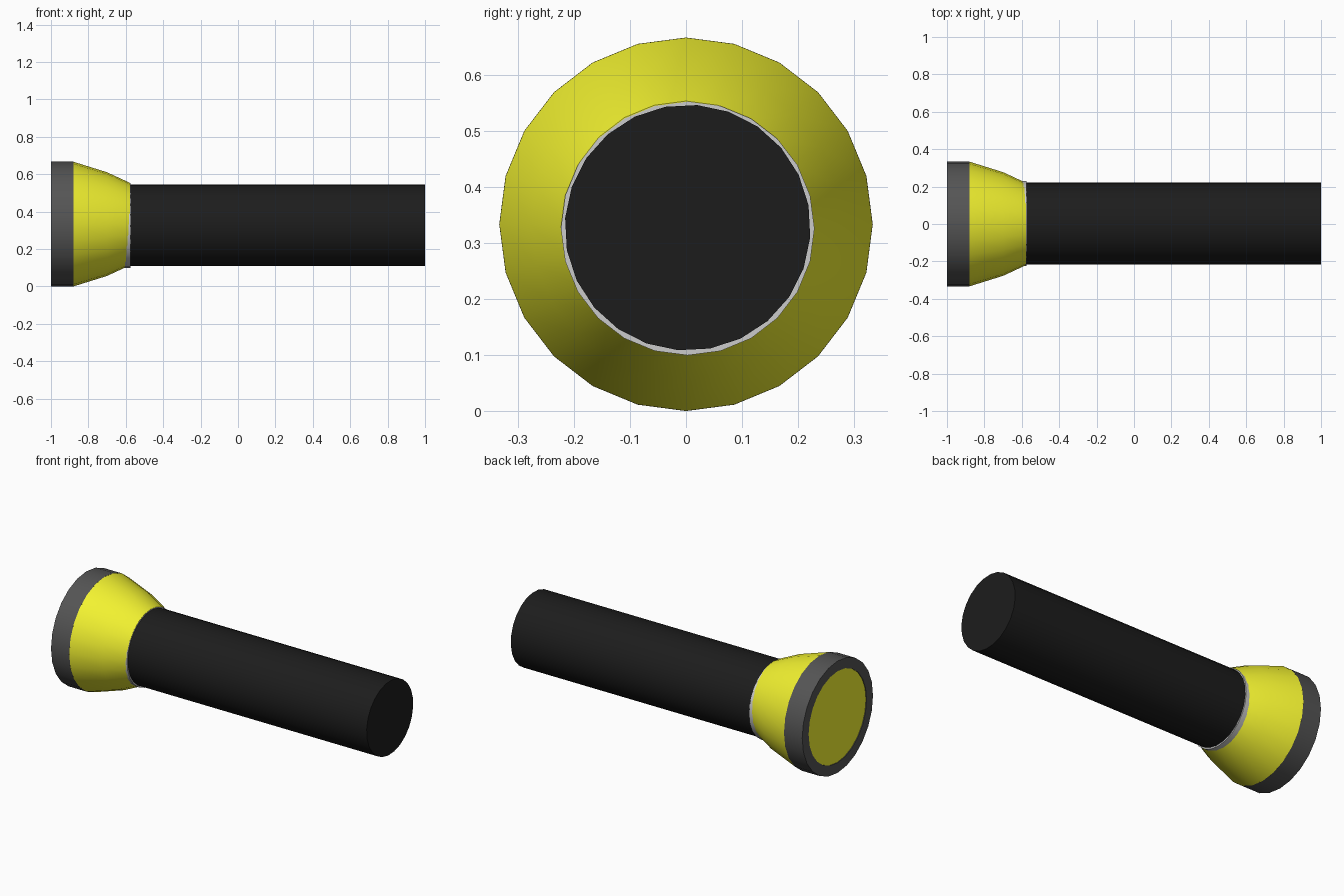
import bpy, bmesh, math
from math import cos, sin, pi

if "Cube" in bpy.data.objects:
    bpy.data.objects.remove(bpy.data.objects["Cube"])

SIDES = 24
HEAD_Z = 0.3335


def material(name, color):
    m = bpy.data.materials.new(name)
    m.diffuse_color = (*color, 1)
    m.use_nodes = True
    m.node_tree.nodes["Principled BSDF"].inputs["Base Color"].default_value = m.diffuse_color
    return m


def lathe(name, profile, mat=None, y=0.0, z=HEAD_Z, turn=0.0):
    """Revolve (x, radius) points around a lengthwise axis; radius 0 closes an end."""
    bm = bmesh.new()
    rings = []
    for x, r in profile:
        if r == 0:
            rings.append([bm.verts.new((x, y, z))] * SIDES)
        else:
            angles = [turn + 2 * pi * i / SIDES for i in range(SIDES)]
            rings.append([bm.verts.new((x, y + r * cos(a), z + r * sin(a))) for a in angles])
    for a, b in zip(rings, rings[1:]):
        for i in range(SIDES):
            j = (i + 1) % SIDES
            bm.faces.new(list(dict.fromkeys((a[i], a[j], b[j], b[i]))))
    bmesh.ops.recalc_face_normals(bm, faces=bm.faces)
    mesh = bpy.data.meshes.new(name)
    bm.to_mesh(mesh)
    bm.free()
    obj = bpy.data.objects.new(name, mesh)
    bpy.context.collection.objects.link(obj)
    if mat:
        mesh.materials.append(mat)
    bpy.ops.object.select_all(action='DESELECT')
    obj.select_set(True)
    bpy.context.view_layer.objects.active = obj
    bpy.ops.object.shade_smooth_by_angle(angle=math.radians(30))
    return obj


yellow = material("yellow_plastic", (0.9, 0.9, 0.03))
black = material("black_rubber", (0.012, 0.012, 0.012))
dark = material("dark_rim", (0.09, 0.09, 0.09))

# Front bezel with an opening for the lens
lathe("bezel", [(-0.99, 0.273), (-1.0, 0.273), (-1.0, 0.3335), (-0.88, 0.3335)], dark)

# Lens disc sitting just inside the bezel
lathe("lens", [(-0.996, 0), (-0.996, 0.273)], yellow)

# Flared head
lathe("head", [(-0.88, 0.3333), (-0.70, 0.277), (-0.577, 0.220), (-0.577, 0)], yellow)

# Grey collar, slightly low, showing as a thin ring around the handle
lathe("collar", [(-0.66, 0.2265), (-0.576, 0.2265), (-0.576, 0)], y=0.003, z=0.326)

# Long handle
lathe("handle", [(-0.60, 0), (-0.60, 0.2195), (1.0, 0.2195), (1.0, 0)], black,
      y=0.003, z=0.3275, turn=math.radians(-4.5))
